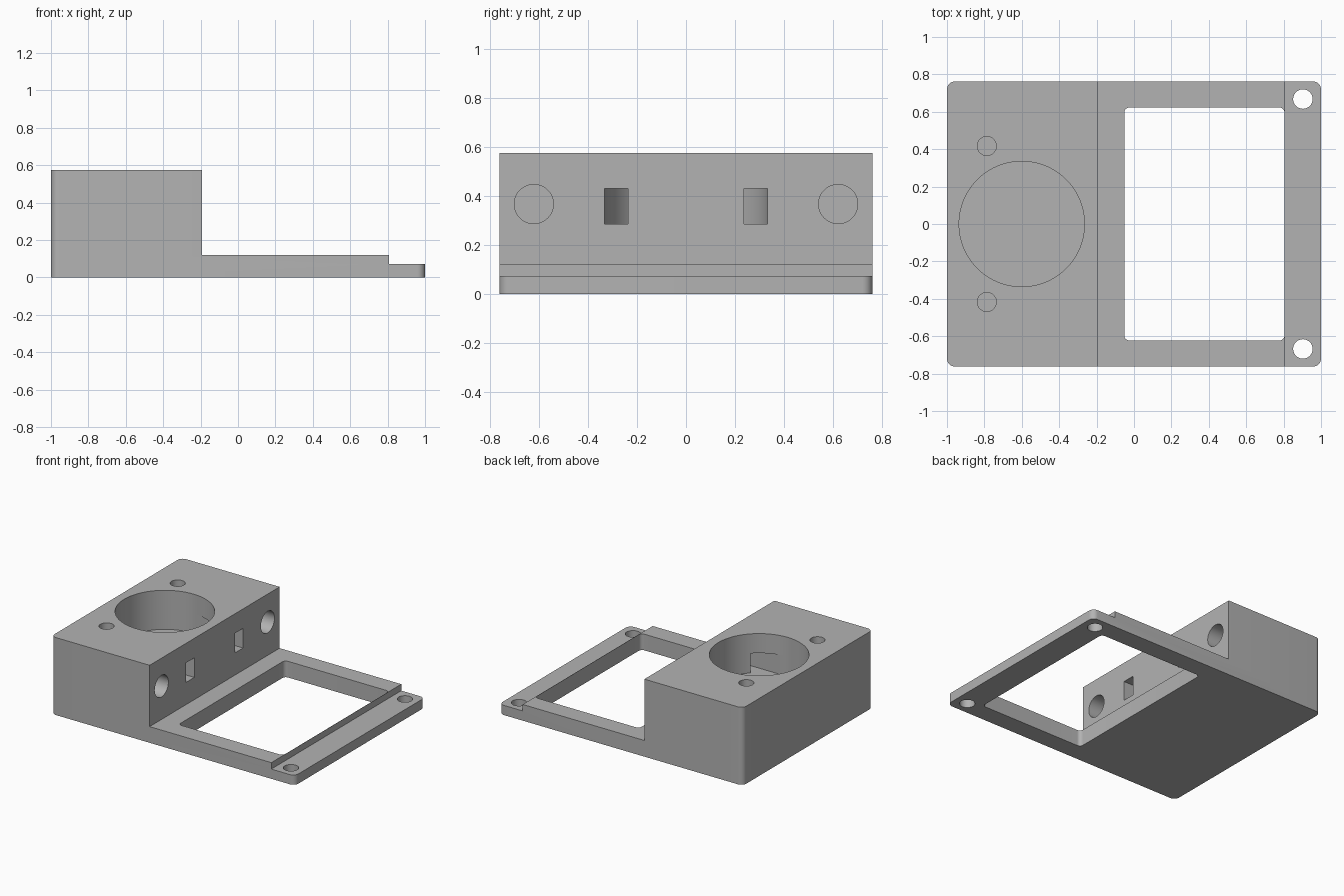
import bpy
import bmesh
import math
from mathutils import Matrix, Vector

old = bpy.data.objects.get("Cube")
if old:
    bpy.data.objects.remove(old, do_unlink=True)

grey = bpy.data.materials.new("plain grey")
grey.use_nodes = True
COLOUR = (0.45, 0.45, 0.45, 1)
grey.diffuse_color = COLOUR
for node in grey.node_tree.nodes:
    if node.type == 'BSDF_PRINCIPLED':
        node.inputs["Base Color"].default_value = COLOUR


def add_object(name, bm):
    mesh = bpy.data.meshes.new(name)
    bmesh.ops.recalc_face_normals(bm, faces=bm.faces)
    bm.to_mesh(mesh)
    bm.free()
    mesh.materials.append(grey)
    obj = bpy.data.objects.new(name, mesh)
    bpy.context.collection.objects.link(obj)
    return obj


def box(name, low, high, radius=0):
    """Block between two corners, with optional rounded upright edges."""
    low, high = Vector(low), Vector(high)
    bm = bmesh.new()
    bmesh.ops.create_cube(bm, size=1)
    bmesh.ops.scale(bm, vec=high - low, verts=bm.verts)
    bmesh.ops.translate(bm, vec=(low + high) / 2, verts=bm.verts)
    if radius:
        upright = [e for e in bm.edges
                   if abs(e.verts[0].co.z - e.verts[1].co.z) > 0.001]
        bmesh.ops.bevel(bm, geom=upright, offset=radius, segments=8,
                        profile=0.5, affect='EDGES')
    return add_object(name, bm)


def drill(name, start, direction, radius, depth, sides=48):
    """Round cutter that starts just outside a surface and runs inward."""
    direction = Vector(direction)
    outside = 0.05
    centre = Vector(start) + direction * (depth - outside) / 2
    turn = direction.to_track_quat('Z', 'Y').to_matrix().to_4x4()
    bm = bmesh.new()
    bmesh.ops.create_cone(bm, cap_ends=True, segments=sides, radius1=radius,
                          radius2=radius, depth=depth + outside,
                          matrix=Matrix.Translation(centre) @ turn)
    return add_object(name, bm)


# Main dimensions
HALF_Y = 0.762
TOP, PLATE, LEDGE = 0.575, 0.12, 0.072
BLOCK_X, STEP_X = -0.192, 0.807
POCKET_FLOOR = 0.285
DOWN, INWARD = (0, 0, -1), (-1, 0, 0)

# Solid body with rounded corners
bracket = box("mounting_bracket", (-1, -HALF_Y, 0), (1, HALF_Y, TOP), 0.042)

# Space above the frame and its lower end ledge
cutters = [
    box("frame_clearance", (BLOCK_X, -1, PLATE), (1.2, 1, 1)),
    box("ledge_clearance", (STEP_X, -1, LEDGE), (1.2, 1, 1)),
    box("frame_window", (-0.052, -0.623, -0.1), (0.805, 0.623, 0.3), 0.028),
    drill("round_pocket", (-0.6, 0, TOP), DOWN, 0.335, TOP - POCKET_FLOOR, 96),
]

# Mirrored holes and slots
for side in (-1, 1):
    cutters += [
        drill("top_hole", (-0.787, side * 0.417, TOP), DOWN, 0.051, 0.3),
        drill("side_hole", (BLOCK_X, side * 0.622, 0.367), INWARD, 0.08, 0.4),
        drill("ledge_hole", (0.903, side * 0.668, LEDGE), DOWN, 0.052, 0.2),
    ]
    near, far = sorted((side * 0.238, side * 0.333))
    cutters.append(box("strap_slot", (-0.6, near, POCKET_FLOOR),
                       (0, far, 0.43)))

# Cut everything out of the body
bpy.context.view_layer.objects.active = bracket
for cutter in cutters:
    cutter.hide_render = True
    cut = bracket.modifiers.new(cutter.name, 'BOOLEAN')
    cut.operation = 'DIFFERENCE'
    cut.solver = 'EXACT'
    cut.object = cutter
    bpy.ops.object.modifier_apply(modifier=cut.name)
    bpy.data.objects.remove(cutter, do_unlink=True)

# Smooth the round walls, keep the corners crisp
bpy.ops.object.select_all(action='DESELECT')
bracket.select_set(True)
bpy.ops.object.shade_smooth_by_angle(angle=math.radians(30))
